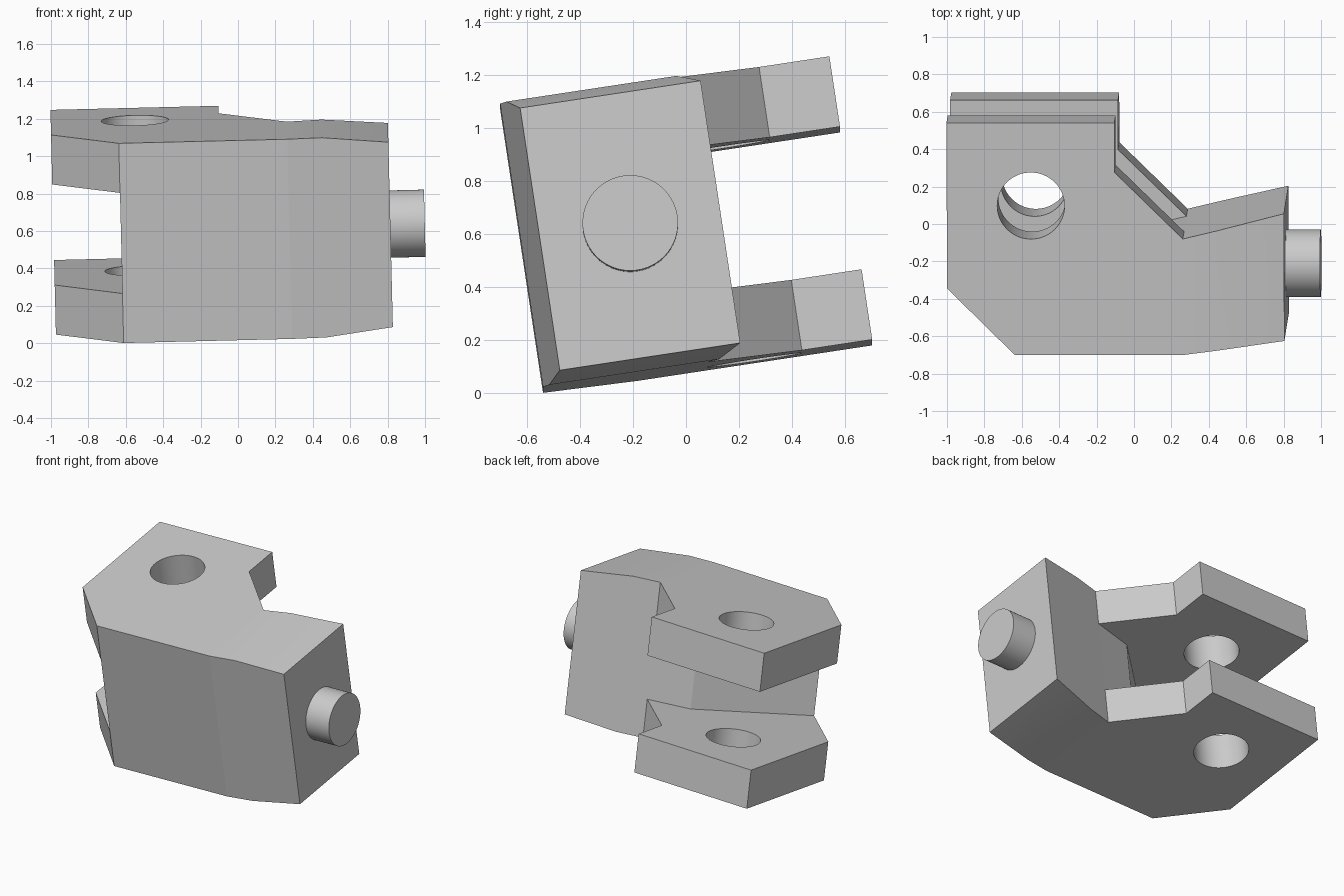
import bpy, bmesh, math
from mathutils import Matrix, Vector

if "Cube" in bpy.data.objects:
    bpy.data.objects.remove(bpy.data.objects["Cube"], do_unlink=True)

TILT = Matrix.Rotation(math.radians(-1.4), 4, 'Y') @ Matrix.Rotation(math.radians(8.6), 4, 'X')
LIFT = Matrix.Translation((0, 0, -0.004))

grey = bpy.data.materials.new("plain_grey")
grey.use_nodes = True
grey.diffuse_color = (0.6, 0.6, 0.6, 1)
grey.node_tree.nodes["Principled BSDF"].inputs["Base Color"].default_value = (0.6, 0.6, 0.6, 1)


def make_object(name, bm):
    bmesh.ops.recalc_face_normals(bm, faces=bm.faces)
    mesh = bpy.data.meshes.new(name)
    bm.to_mesh(mesh)
    bm.free()
    mesh.materials.append(grey)
    obj = bpy.data.objects.new(name, mesh)
    bpy.context.collection.objects.link(obj)
    return obj


def cylinder(name, radius, length, matrix):
    bm = bmesh.new()
    bmesh.ops.create_cone(bm, cap_ends=True, segments=64, radius1=radius,
                          radius2=radius, depth=length, matrix=matrix)
    return make_object(name, bm)


def smooth(obj):
    bpy.ops.object.select_all(action='DESELECT')
    obj.select_set(True)
    bpy.context.view_layer.objects.active = obj
    bpy.ops.object.shade_smooth_by_angle(angle=math.radians(30))


# Plan outline: fork plates to the left, tapering block to the right
PLAN = {
    "A": (-0.972, -0.17), "B": (-0.611, -0.53), "C": (0.29, -0.53),
    "K": (0.475, -0.506), "D": (0.83, -0.46), "E": (0.83, 0.228),
    "L": (0.475, 0.142), "F": (0.29, 0.0975), "G": (-0.074, 0.457),
    "H": (-0.074, 0.725), "I": (-0.972, 0.725), "J": (-0.008, 0.027),
}
LEVELS = (0.10, 0.368, 0.912, 1.18)
MID = 0.64
HOLE = Vector((-0.522, 0.277, MID))

bm = bmesh.new()
cache = {}


def vert(key, level):
    if (key, level) not in cache:
        squeeze = 0.926 if key in "DE" else 1.0
        z = MID + (LEVELS[level] - MID) * squeeze
        cache[key, level] = bm.verts.new((*PLAN[key], z))
    return cache[key, level]


def walls(chain, level):
    for a, b in zip(chain, chain[1:]):
        bm.faces.new([vert(a, level), vert(b, level), vert(b, level + 1), vert(a, level + 1)])


def plate(keys, level):
    bm.faces.new([vert(k, level) for k in keys])


# Block sides at every level, slot wall in the middle, plate rims above and below
for level in range(3):
    walls("BCKDELF", level)
walls("FJB", 1)
for level in (0, 2):
    walls("FGHIAB", level)
for level in (0, 3):
    for keys in ("ABCFGHI", "CKLF", "KDEL"):
        plate(keys, level)
for level in (1, 2):
    plate("ABJFGHI", level)
body = make_object("forked_body", bm)

# Round hole through both fork plates
cutter = cylinder("hole_cutter", 0.18, 2.0, Matrix.Translation(HOLE))
cutter.hide_render = True
mod = body.modifiers.new("hole", 'BOOLEAN')
mod.operation = 'DIFFERENCE'
mod.solver = 'EXACT'
mod.object = cutter
bpy.context.view_layer.update()
bpy.context.view_layer.objects.active = body
bpy.ops.object.modifier_apply(modifier=mod.name)
bpy.data.objects.remove(cutter, do_unlink=True)

# Smooth only the tapered end and the hole walls
smooth(body)
for p in body.data.polygons:
    in_hole = (p.center - HOLE).xy.length < 0.2 and abs(p.normal.z) < 0.5
    p.use_smooth = in_hole or p.center.x > 0.29

# Round pin on the tapered end
turn = Matrix.Rotation(math.pi / 2, 4, 'Y')
pin = cylinder("end_pin", 0.18, 0.195, Matrix.Translation((0.9165, -0.115, MID + 0.005)) @ turn)
smooth(pin)

for obj in (body, pin):
    obj.matrix_world = LIFT @ TILT
